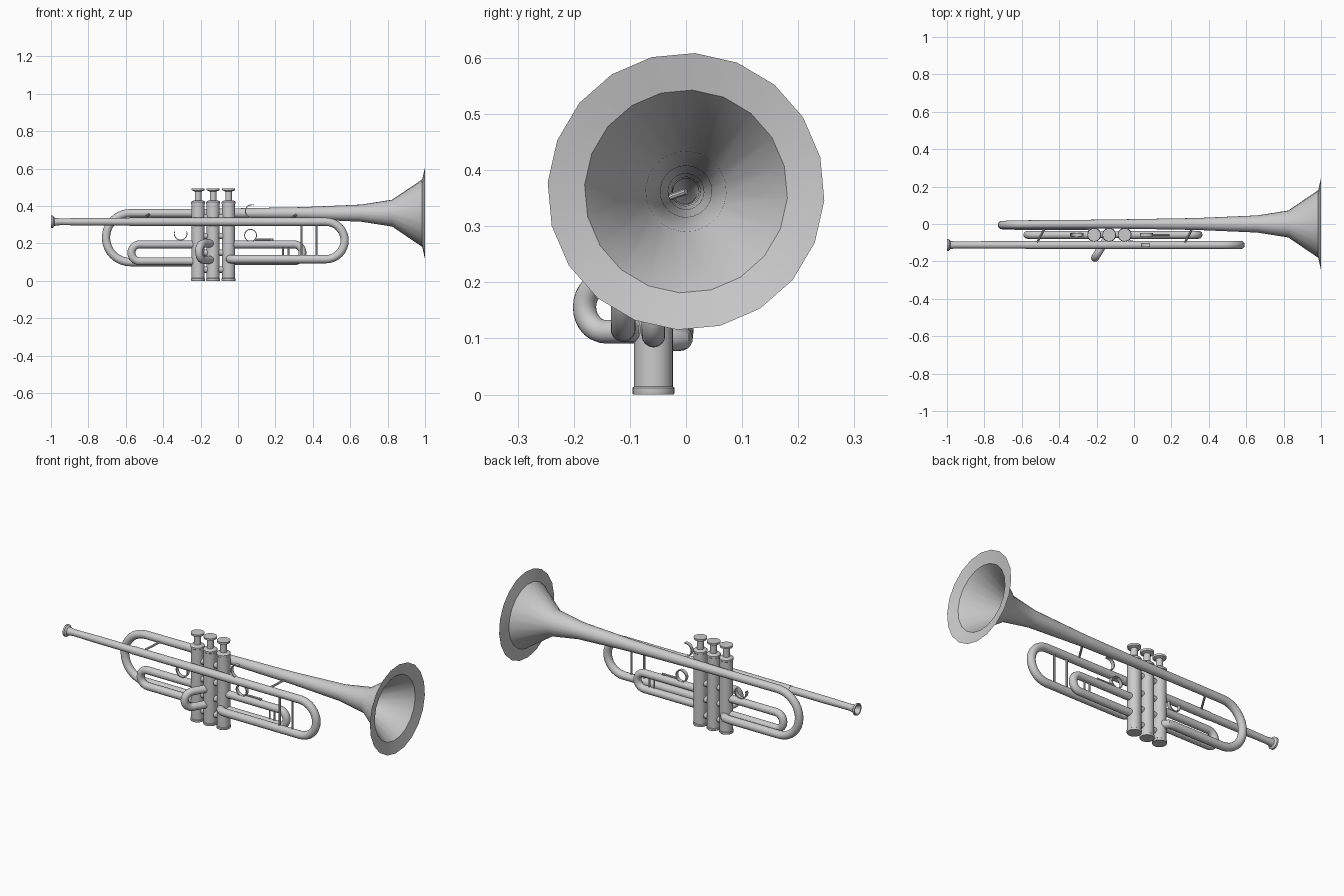
import bpy, bmesh
from math import sin, cos, pi, radians
from mathutils import Vector

if "Cube" in bpy.data.objects:
    bpy.data.objects.remove(bpy.data.objects["Cube"])

def finish(name, bm):
    bmesh.ops.recalc_face_normals(bm, faces=bm.faces)
    me = bpy.data.meshes.new(name)
    bm.to_mesh(me)
    bm.free()
    ob = bpy.data.objects.new(name, me)
    bpy.context.collection.objects.link(ob)
    return ob

def skin(bm, rings, cap_start=True, cap_end=True):
    n = len(rings[0])
    for a, b in zip(rings, rings[1:]):
        for i in range(n):
            j = (i + 1) % n
            bm.faces.new((a[i], a[j], b[j], b[i]))
    if cap_start:
        bm.faces.new(rings[0])
    if cap_end:
        bm.faces.new(rings[-1])

def sweep(name, path, radius, sides=16, phase=0.0, flat=1.0, cap_start=True):
    """Tube along a path; radius is one number or one per point."""
    pts = [Vector(p) for p in path]
    rad = radius if isinstance(radius, list) else [radius] * len(pts)
    bm, rings, u = bmesh.new(), [], None
    for k, p in enumerate(pts):
        t = Vector((0, 0, 0))
        if k > 0:
            t += (p - pts[k - 1]).normalized()
        if k < len(pts) - 1:
            t += (pts[k + 1] - p).normalized()
        t.normalize()
        if u is None:
            u = Vector((0, 1, 0)) if abs(t.y) < 0.9 else Vector((0, 0, 1))
        u = (u - t * u.dot(t)).normalized()
        v = t.cross(u)
        rings.append([bm.verts.new(p + rad[k] * (u * cos(a) + v * sin(a) * flat))
                      for a in (phase + 2 * pi * i / sides for i in range(sides))])
    skin(bm, rings, cap_start)
    return finish(name, bm)

def lathe(name, profile, origin, axis, sides=24):
    """Turn (radius, height) pairs around the x or z axis."""
    bm, rings = bmesh.new(), []
    o = Vector(origin)
    for r, h in profile:
        ring = []
        for i in range(sides):
            a = 2 * pi * i / sides
            c, s = r * cos(a), r * sin(a)
            ring.append(bm.verts.new(o + Vector((c, s, h) if axis == 'z' else (h, c, s))))
        rings.append(ring)
    skin(bm, rings)
    return finish(name, bm)

def arc(cx, y, cz, r, a0, a1, n=14):
    return [(cx + r * cos(a), y, cz + r * sin(a))
            for a in (radians(a0 + (a1 - a0) * i / n) for i in range(n + 1))]

def band(name, cx, y, cz, r, a0, a1):
    return sweep(name, arc(cx, y, cz, r, a0, a1, 20), 0.014, 4, pi / 4, 0.25)

VX, VY, LY = (-0.213, -0.133, -0.05), -0.058, -0.112

# bell and its long bow, swept from the rim back to the first valve
horn = [(1.0, 0.247), (0.985, 0.181), (0.825, 0.072), (0.66, 0.046), (0.34, 0.032),
        (0.0, 0.026), (-0.2, 0.023)]
bow = arc(-0.575, -0.002, 0.231, 0.131, 90, 270, 16)
bow = [(x, y - 0.008 * i / 16, z) for i, (x, y, z) in enumerate(bow)]
path = [(x, 0, 0.362) for x, r in horn] + bow + [
    (-0.26, -0.01, 0.1), (-0.235, -0.014, 0.1), (-0.22, -0.03, 0.1), (-0.215, -0.05, 0.1)]
sweep("bell", path, [r for x, r in horn] + [0.022] * (len(path) - len(horn)),
      20, radians(3.7), cap_start=False)

# mouthpiece with cup, and the thin receiver pipe
lathe("mouthpiece", [(0.004, -0.955), (0.014, -0.975), (0.026, -1.0), (0.033, -1.0),
                     (0.033, -0.99), (0.022, -0.982), (0.018, -0.95), (0.02, -0.8),
                     (0.02, -0.57)], (0, LY, 0.316), 'x')

# lead pipe and tuning slide, ending in the third valve
sweep("lead_pipe", [(-0.58, LY, 0.316)] + arc(0.47, LY, 0.216, 0.1, 90, -90, 16) + [
    (0.0, LY, 0.116), (-0.025, LY + 0.003, 0.116), (-0.042, LY + 0.017, 0.116),
    (-0.048, VY - 0.01, 0.116)], 0.022, 20)

# valves
for i, x in enumerate(VX):
    lathe(f"valve_{i + 1}", [(0.0365, 0), (0.0375, 0.003), (0.0375, 0.012), (0.035, 0.014),
                             (0.035, 0.41), (0.037, 0.412), (0.037, 0.422), (0.03, 0.428),
                             (0.018, 0.43), (0.018, 0.478), (0.034, 0.484),
                             (0.035, 0.495)], (x, VY, 0), 'z')
# short tubes joining neighbouring valves
for a, b in zip(VX, VX[1:]):
    for z in (0.06, 0.15, 0.24, 0.34):
        sweep("valve_link", [(a, VY, z), (b, VY, z)], 0.017)

# first and third valve slides
sweep("first_slide", [(VX[0], VY, 0.195)] + arc(-0.525, VY, 0.15, 0.045, 90, 270)
      + [(VX[0], VY, 0.105)], 0.021)
sweep("third_slide", [(VX[2], VY, 0.195)] + arc(0.3, VY, 0.15, 0.045, 90, -90)
      + [(VX[2], VY, 0.105)], 0.021)

# second valve slide, angled out to the front
d = Vector((-0.52, -0.85, 0)).normalized()
loop = [(0, 0.2)] + [(x, z) for x, y, z in arc(0.1, 0, 0.156, 0.044, 90, -90)] + [(0, 0.112)]
sweep("second_slide", [(VX[1] + d.x * s, VY + d.y * s, z) for s, z in loop], 0.021)

# upright and diagonal braces
for x in (0.34, 0.42):
    sweep("slide_brace", [(x, LY, 0.125), (x, LY, 0.31)], 0.006, 10)
for x in (0.24, 0.27):
    sweep("small_brace", [(x, VY, 0.11), (x, VY, 0.19)], 0.005, 10)
for x in (-0.525, 0.265):
    sweep("cross_brace", [(x, LY, 0.322), (x + 0.06, 0.0, 0.362)], 0.006, 10)

# finger hook, finger ring with its stop rod, and thumb saddle
band("finger_hook", 0.075, LY, 0.372, 0.035, 75, 250)
band("finger_ring", 0.067, VY, 0.243, 0.032, 0, 360)
sweep("stop_rod", [(0.09, VY, 0.222), (0.19, VY, 0.222)], 0.005, 8)
sweep("stop_post", [(0.18, VY, 0.195), (0.18, VY, 0.222)], 0.005, 8)
band("thumb_saddle", -0.307, VY, 0.252, 0.034, 160, 380)

# smooth shading with sharp edges kept
bpy.ops.object.select_all(action='SELECT')
bpy.context.view_layer.objects.active = bpy.data.objects["bell"]
bpy.ops.object.shade_smooth_by_angle(angle=radians(30))
